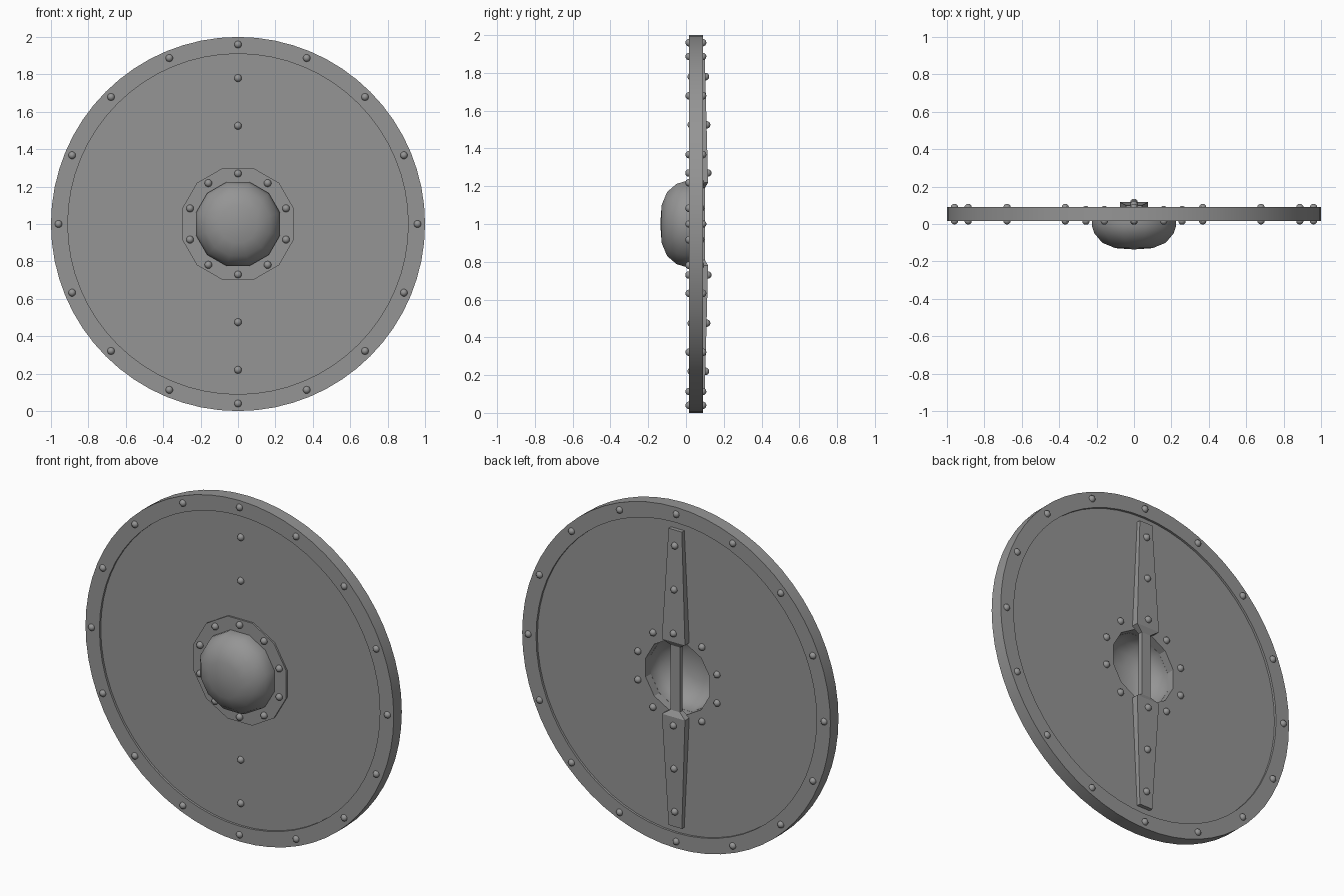
import bpy, bmesh, math
from mathutils import Matrix, Vector

cube = bpy.data.objects.get("Cube")
if cube:
    bpy.data.objects.remove(cube, do_unlink=True)

grey = bpy.data.materials.new("plain grey")
grey.use_nodes = True
colour = (0.3, 0.3, 0.3, 1)
grey.diffuse_color = colour
for node in grey.node_tree.nodes:
    if node.type == 'BSDF_PRINCIPLED':
        node.inputs["Base Color"].default_value = colour

CENTRE = 1.0
RIM_FRONT, RIM_BACK = 0.015, 0.09
BOARD_FRONT, BOARD_BACK = 0.028, 0.077


def finish(name, bm, angle=None):
    bmesh.ops.remove_doubles(bm, verts=bm.verts, dist=1e-5)
    bmesh.ops.recalc_face_normals(bm, faces=bm.faces)
    mesh = bpy.data.meshes.new(name)
    bm.to_mesh(mesh)
    bm.free()
    mesh.materials.append(grey)
    ob = bpy.data.objects.new(name, mesh)
    bpy.context.collection.objects.link(ob)
    if angle:
        smooth(ob, angle)
    return ob


def activate(ob):
    bpy.ops.object.select_all(action='DESELECT')
    ob.select_set(True)
    bpy.context.view_layer.objects.active = ob


def smooth(ob, angle):
    activate(ob)
    bpy.ops.object.shade_smooth_by_angle(angle=math.radians(angle))


def polar(r, a, y):
    return Vector((r * math.sin(a), y, CENTRE + r * math.cos(a)))


def revolve(name, profile, steps, turn=0, angle=35):
    """Turn a closed (radius, y) profile around the shield's axis."""
    bm = bmesh.new()
    rings = [[bm.verts.new(polar(r, math.tau * (i + turn) / steps, y))
              for r, y in profile] for i in range(steps)]
    n = len(profile)
    for i, ring in enumerate(rings):
        following = rings[(i + 1) % steps]
        for j in range(n):
            k = (j + 1) % n
            if profile[j][0] == 0 and profile[k][0] == 0:
                continue
            bm.faces.new((ring[j], ring[k], following[k], following[j]))
    bmesh.ops.dissolve_degenerate(bm, dist=1e-5, edges=bm.edges)
    return finish(name, bm, angle)


# Raised rim band
revolve("rim", [(1, RIM_FRONT), (1, RIM_BACK), (0.91, RIM_BACK), (0.91, RIM_FRONT)], 64)

# Round board with a twelve-sided hole behind the boss
bm = bmesh.new()
face_on = Matrix.Translation((0, (BOARD_FRONT + BOARD_BACK) / 2, CENTRE)) @ Matrix.Rotation(math.pi / 2, 4, 'X')
bmesh.ops.create_cone(bm, cap_ends=True, segments=64, radius1=0.915, radius2=0.915,
                      depth=BOARD_BACK - BOARD_FRONT, matrix=face_on)
board = finish("board", bm)
bm = bmesh.new()
bmesh.ops.create_cone(bm, cap_ends=True, segments=12, radius1=0.215, radius2=0.215, depth=0.4,
                      matrix=face_on @ Matrix.Rotation(math.pi / 12, 4, 'Z'))
cutter = finish("hole_cutter", bm)
cutter.hide_render = True
cut = board.modifiers.new("hole", 'BOOLEAN')
cut.object, cut.operation, cut.solver = cutter, 'DIFFERENCE', 'EXACT'
activate(board)
bpy.ops.object.modifier_apply(modifier=cut.name)
bpy.data.objects.remove(cutter, do_unlink=True)
smooth(board, 25)

# Hollow boss: flange, outer dome, then the inside of the dome
flat = 1 / math.cos(math.pi / 12)
dome = [(0.225, -0.01), (0.212, -0.05), (0.17, -0.1), (0.1, -0.129), (0, -0.136)]
outer = [(0.3, 0.03), (0.3, 0.018), (0.225, 0.018)] + dome
inner = [(r * 0.92, y + 0.012) for r, y in reversed(dome)] + [(0.207, 0.03)]
revolve("boss", [(r * flat, y) for r, y in outer + inner], 12, turn=0.5)

# Handle: tapered arms with a narrow grip between them
half = [(0.87, 0.043, 0.1), (0.22, 0.075, 0.117), (0.19, 0.03, 0.1)]
sections = half + [(-z, w, y) for z, w, y in reversed(half)]
bm = bmesh.new()
loops = [[bm.verts.new((x, y, CENTRE + z)) for x, y in ((-w, 0.073), (w, 0.073), (w, back), (-w, back))]
         for z, w, back in sections]
for a, b in zip(loops, loops[1:]):
    for i in range(4):
        j = (i + 1) % 4
        bm.faces.new((a[i], a[j], b[j], b[i]))
bm.faces.new(loops[0])
bm.faces.new(loops[-1])
finish("handle", bm)


def rivets(name, spots):
    bm = bmesh.new()
    for spot in spots:
        bmesh.ops.create_uvsphere(bm, u_segments=12, v_segments=8, radius=0.02,
                                  matrix=Matrix.Translation(spot))
    finish(name, bm, 60)


# Rivets around the rim, on both faces
rivets("rim_rivets", [polar(0.96, math.tau * i / 16, y)
                      for i in range(16) for y in (RIM_FRONT + 0.002, RIM_BACK - 0.002)])

# Rivets around the boss; the top and bottom ones come out through the handle
rivets("boss_rivets", [polar(0.27, math.tau * i / 10, y) for i in range(10)
                       for y in (0.016, 0.115 if i % 5 == 0 else BOARD_BACK)])

# Rivets along the handle, showing on the front of the board too
rivets("handle_rivets", [Vector((0, y, CENTRE + side * z)) for side in (-1, 1)
                         for z, back in ((0.525, 0.109), (0.78, 0.103))
                         for y in (BOARD_FRONT, back)])
